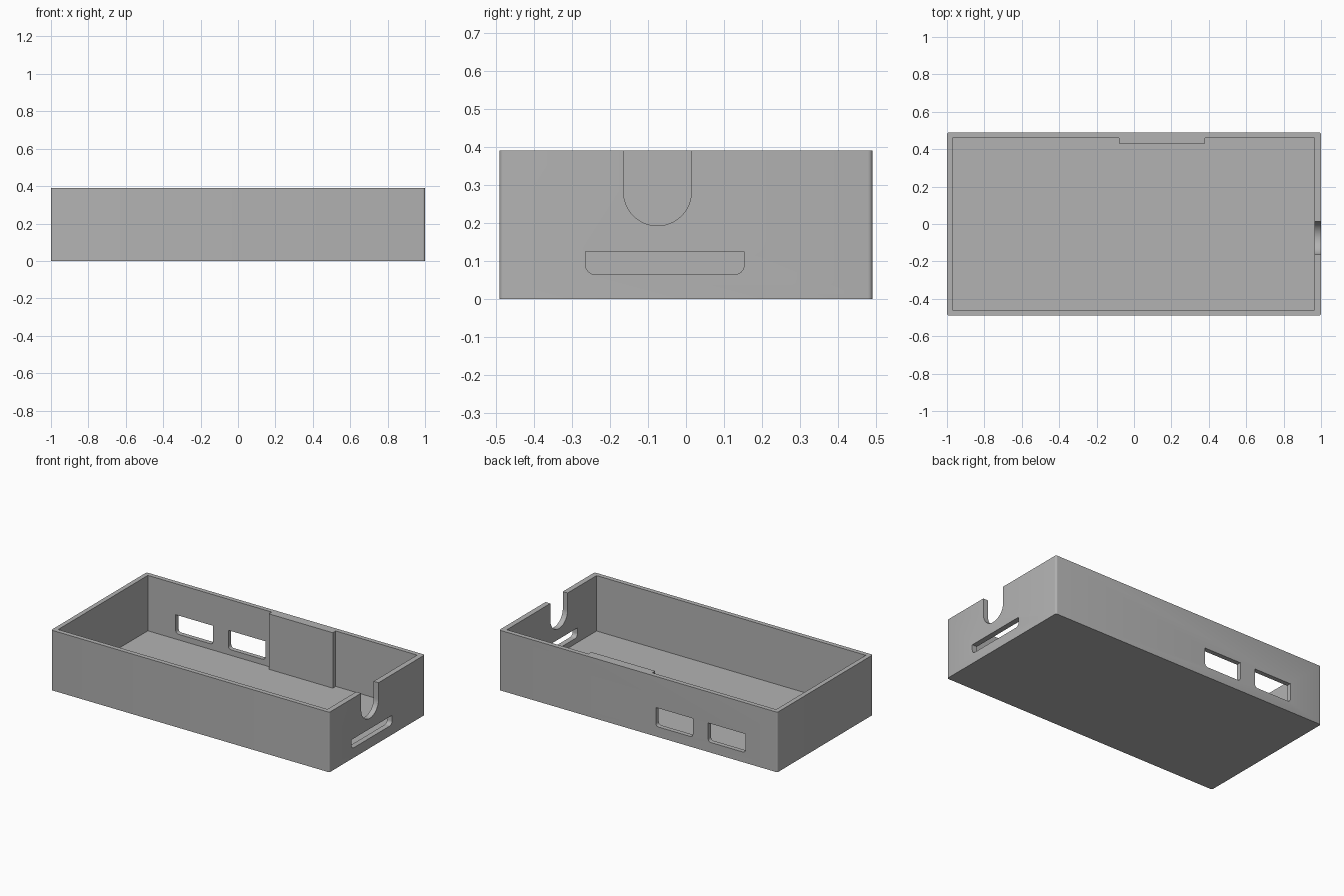
import bpy, bmesh, math
from mathutils import Vector

cube = bpy.data.objects.get("Cube")
if cube:
    bpy.data.objects.remove(cube, do_unlink=True)

grey = bpy.data.materials.new("plain grey")
grey.use_nodes = True
colour = (0.45, 0.45, 0.45, 1)
grey.diffuse_color = colour
grey.node_tree.nodes["Principled BSDF"].inputs["Base Color"].default_value = colour

TOP, FLOOR = 0.39, 0.03


def prism(name, profile, axis, start, end):
    """Extrude a 2D profile along an axis, from start to end."""
    def place(u, v, w):
        return {"x": (w, u, v), "y": (u, w, v), "z": (u, v, w)}[axis]
    bm = bmesh.new()
    face = bm.faces.new([bm.verts.new(place(u, v, start)) for u, v in profile])
    grown = bmesh.ops.extrude_face_region(bm, geom=[face])["geom"]
    moved = [g for g in grown if isinstance(g, bmesh.types.BMVert)]
    bmesh.ops.translate(bm, verts=moved, vec=Vector(place(0, 0, end - start)))
    bmesh.ops.recalc_face_normals(bm, faces=bm.faces)
    mesh = bpy.data.meshes.new(name)
    bm.to_mesh(mesh)
    bm.free()
    mesh.materials.append(grey)
    obj = bpy.data.objects.new(name, mesh)
    bpy.context.collection.objects.link(obj)
    return obj


def arc(cu, cv, r, a0, a1, steps):
    angles = [math.radians(a0 + (a1 - a0) * i / steps) for i in range(steps + 1)]
    return [(cu + r * math.cos(a), cv + r * math.sin(a)) for a in angles]


def opening(u0, u1, v0, v1, r):
    """Rectangle with rounded lower corners."""
    return ([(u1, v1), (u0, v1)] + arc(u0 + r, v0 + r, r, 180, 270, 6)
            + arc(u1 - r, v0 + r, r, 270, 360, 6))


# Outer block with slightly rounded upright corners
r = 0.012
outline = []
for sx, sy, a in ((1, 1, 0), (-1, 1, 90), (-1, -1, 180), (1, -1, 270)):
    outline += arc(sx * (1 - r), sy * (0.49 - r), r, a, a + 90, 4)
case = prism("open_case", outline, "z", 0, TOP)

# Hollow interior, leaving a thicker pad on the back wall
interior = [(-0.97, -0.46), (0.965, -0.46), (0.965, 0.46), (0.38, 0.46),
            (0.38, 0.43), (-0.08, 0.43), (-0.08, 0.46), (-0.97, 0.46)]
cutters = [prism("interior_cutter", interior, "z", FLOOR, 0.6)]

# Cable notch and card slot through the end wall
notch = [(0.014, 0.6), (-0.164, 0.6)] + arc(-0.075, 0.282, 0.089, 180, 360, 32)
cutters.append(prism("notch_cutter", notch, "x", 0.9, 1.1))
cutters.append(prism("slot_cutter", opening(-0.264, 0.153, 0.065, 0.125, 0.025), "x", 0.9, 1.1))

# Two port windows through the back wall
for x0, x1 in ((-0.77, -0.502), (-0.392, -0.126)):
    cutters.append(prism("window_cutter", opening(x0, x1, 0.066, 0.188, 0.02), "y", 0.4, 0.6))

bpy.context.view_layer.objects.active = case
case.select_set(True)
for cutter in cutters:
    mod = case.modifiers.new("cut", "BOOLEAN")
    mod.operation = "DIFFERENCE"
    mod.solver = "EXACT"
    mod.object = cutter
    bpy.ops.object.modifier_apply(modifier=mod.name)
    bpy.data.objects.remove(cutter, do_unlink=True)

bpy.ops.object.shade_smooth_by_angle(angle=math.radians(30))
